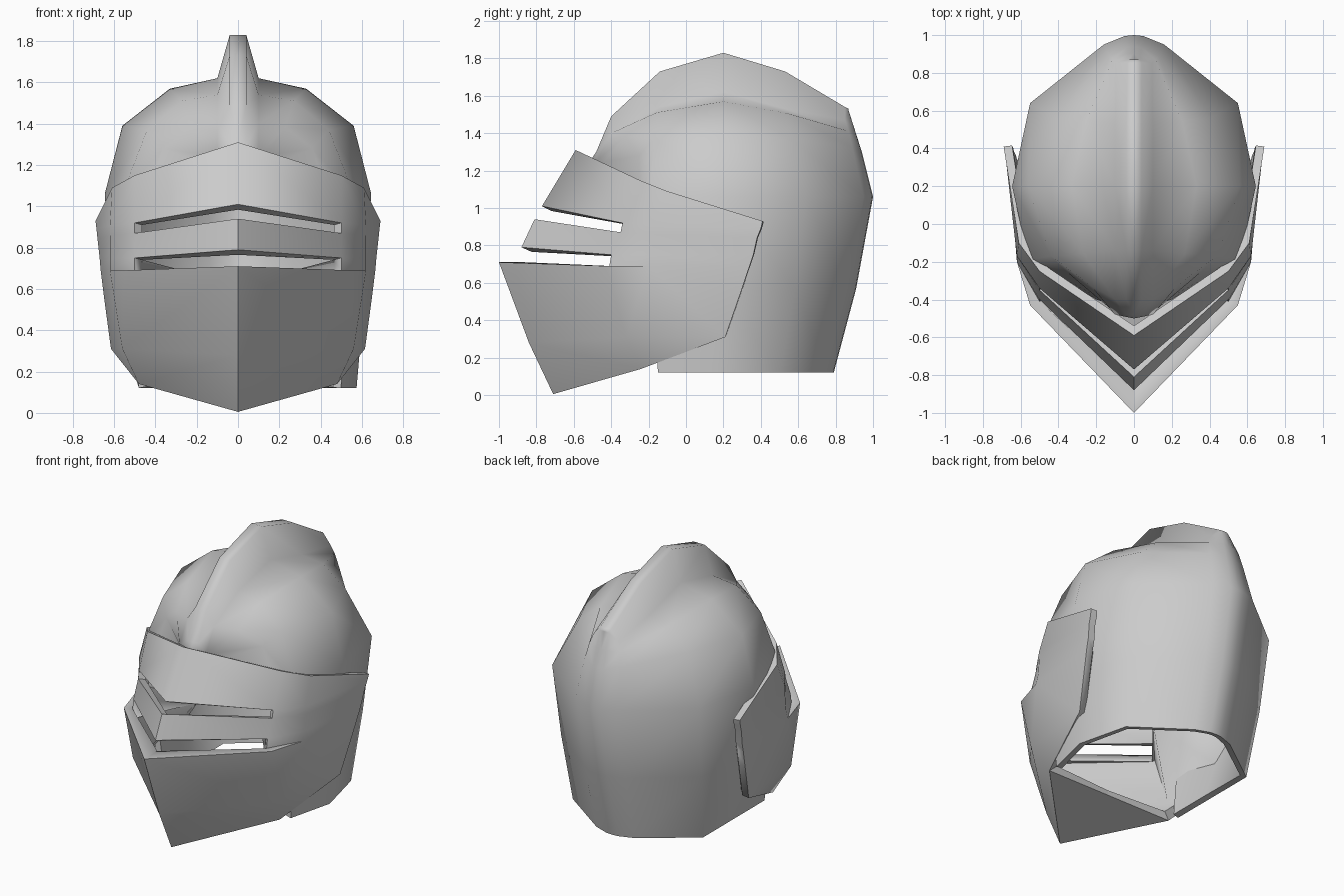
import bpy
import bmesh
from mathutils import Vector

default_cube = bpy.data.objects.get("Cube")
if default_cube:
    bpy.data.objects.remove(default_cube, do_unlink=True)

# One plain steel colour for every part
steel = bpy.data.materials.new("steel_grey")
steel.use_nodes = True
colour = (0.6, 0.6, 0.6, 1.0)
steel.diffuse_color = colour
steel.node_tree.nodes["Principled BSDF"].inputs["Base Color"].default_value = colour


def plate(name, half_faces, thickness, smooth_angle, left_limit=1, even=False):
    """Mirror a half surface, give it thickness inwards and shade it."""
    bm = bmesh.new()
    for side in (1, -1):
        for corners in half_faces:
            points = [Vector((p[0] * side, p[1], p[2])) for p in corners]
            for p in points:
                if p.z < 0.2:
                    p.x = max(p.x, -left_limit)
            bm.faces.new([bm.verts.new(p) for p in points])
    bmesh.ops.remove_doubles(bm, verts=bm.verts, dist=0.002)
    bmesh.ops.dissolve_degenerate(bm, edges=bm.edges, dist=0.001)
    bmesh.ops.recalc_face_normals(bm, faces=bm.faces)
    middle = Vector((0, 0.2, 0.8))
    outward = sum(f.normal.dot(f.calc_center_median() - middle) * f.calc_area()
                  for f in bm.faces)
    if outward < 0:
        bmesh.ops.reverse_faces(bm, faces=bm.faces)

    mesh = bpy.data.meshes.new(name)
    bm.to_mesh(mesh)
    bm.free()
    mesh.materials.append(steel)
    obj = bpy.data.objects.new(name, mesh)
    bpy.context.collection.objects.link(obj)
    bpy.ops.object.select_all(action="DESELECT")
    obj.select_set(True)
    bpy.context.view_layer.objects.active = obj

    wall = obj.modifiers.new("wall", "SOLIDIFY")
    wall.thickness = thickness
    wall.offset = -1
    wall.use_even_offset = even
    bpy.ops.object.modifier_apply(modifier=wall.name)
    bpy.ops.object.shade_smooth_by_angle(angle=smooth_angle)
    return obj


def quads(columns, skip=lambda column, row: False):
    """Faces between neighbouring columns of points."""
    faces = []
    for c, (a, b) in enumerate(zip(columns, columns[1:])):
        for r in range(len(a) - 1):
            if not skip(c, r):
                faces.append([a[r], b[r], b[r + 1], a[r + 1]])
    return faces


# Skull: columns from the back round to the brow
# (widest x and y), (shoulder point), (crest y and z), crest height
skull_plan = [
    ((0, 1.0), (0, 0.94, 1.3), (0.87, 1.53), 0.01),
    ((0.05, 0.995), (0.04, 0.935, 1.3), (0.87, 1.53), 0.01),
    ((0.16, 0.95), (0.13, 0.89, 1.32), (0.85, 1.54), 0.07),
    ((0.55, 0.64), (0.41, 0.56, 1.37), (0.53, 1.73), 0.2),
    ((0.645, 0.2), (0.56, 0.2, 1.39), (0.2, 1.83), 0.21),
    ((0.56, -0.19), (0.44, -0.17, 1.37), (-0.14, 1.73), 0.19),
    ((0.44, -0.25), (0.36, -0.25, 1.28), (-0.4, 1.49), 0.09),
    ((0.2, -0.4), (0.17, -0.4, 1.2), (-0.48, 1.3), 0.05),
    ((0, -0.46), (0, -0.46, 1.18), (-0.5, 1.27), 0.04),
]


def skull_column(widest, shoulder, crest, crest_height):
    x, y = widest
    shoulder = Vector(shoulder)
    base = Vector((min(0.1, x * 0.6), crest[0], crest[1] - crest_height))
    dome = (shoulder + base) / 2 + Vector((0, 0, x * 0.1))
    return [
        (x * 0.89, y * 0.79, 0.12),
        (x * 0.95, y * 0.91, 0.57),
        (x, y, 1.06),
        shoulder, dome, base,
        (min(0.04, x * 0.3), *crest),
        (0, *crest),
    ]


# The face is left open in front of the cheeks
skull = quads([skull_column(*p) for p in skull_plan],
              lambda column, row: column >= 5 and row < 2)
plate("helmet_shell", skull, 0.04, 1.3, left_limit=0.48)

# Visor: columns from the centre ridge to the back edge, top to bottom
cheek_seam = (0.62, -0.2, 0.69)
back_seam = (0.665, 0.34, 0.69)
slit_corner = (0.5, -0.41, 0.69)
sill_ridge = (0, -0.86, 0.71)
visor_columns = [
    [(0, -0.59, 1.31), (0, -0.77, 1.01), (0, -0.81, 0.94), (0, -0.88, 0.79),
     sill_ridge],
    [(0.5, -0.25, 1.15), (0.5, -0.34, 0.92), (0.5, -0.35, 0.87),
     (0.5, -0.4, 0.75), slit_corner],
    [(0.61, -0.1, 1.09), (0.62, -0.17, 0.91), (0.62, -0.17, 0.86),
     (0.62, -0.18, 0.75), cheek_seam],
    [(0.69, 0.41, 0.93), (0.685, 0.4, 0.89), (0.68, 0.38, 0.84),
     (0.67, 0.36, 0.75), back_seam],
]
# Rows one and three of the front column are the eye slits
visor_faces = quads(visor_columns, lambda column, row: column == 0 and row in (1, 3))

# Pointed chin guard under the slits
chin_ridge = (0, -1, 0.71)
chin_tip = (0, -0.71, 0.005)
jaw_corner = (0.55, -0.43, 0.69)
jaw_edge = (0.56, -0.32, 0.31)
jaw_bottom = (0.48, -0.24, 0.14)
back_bend = (0.65, 0.3, 0.57)
back_bottom = (0.615, 0.21, 0.31)
visor_faces += quads([
    [chin_ridge, (0, -0.84, 0.28), chin_tip],
    [jaw_corner, jaw_edge, jaw_bottom],
])
visor_faces += [
    # Cheeks
    [jaw_corner, cheek_seam, jaw_edge],
    [cheek_seam, back_seam, back_bend],
    [cheek_seam, back_bend, back_bottom],
    [cheek_seam, back_bottom, jaw_edge],
    [jaw_edge, back_bottom, jaw_bottom],
    # Sill below the lower slit
    [jaw_corner, slit_corner, cheek_seam],
    [chin_ridge, sill_ridge, slit_corner, jaw_corner],
    # Floor under the chin
    [chin_tip, jaw_bottom, (0, -0.24, 0.14)],
]
visor = plate("visor", visor_faces, 0.045, 1.42, even=True)

# Keep the chin ridge and the lower edge crisp
for edge in visor.data.edges:
    ends = [visor.data.vertices[i].co for i in edge.vertices]
    on_ridge = all(abs(p.x) < 0.01 and p.z < 0.72 for p in ends)
    if on_ridge or all(p.z < 0.2 for p in ends):
        edge.use_edge_sharp = True
